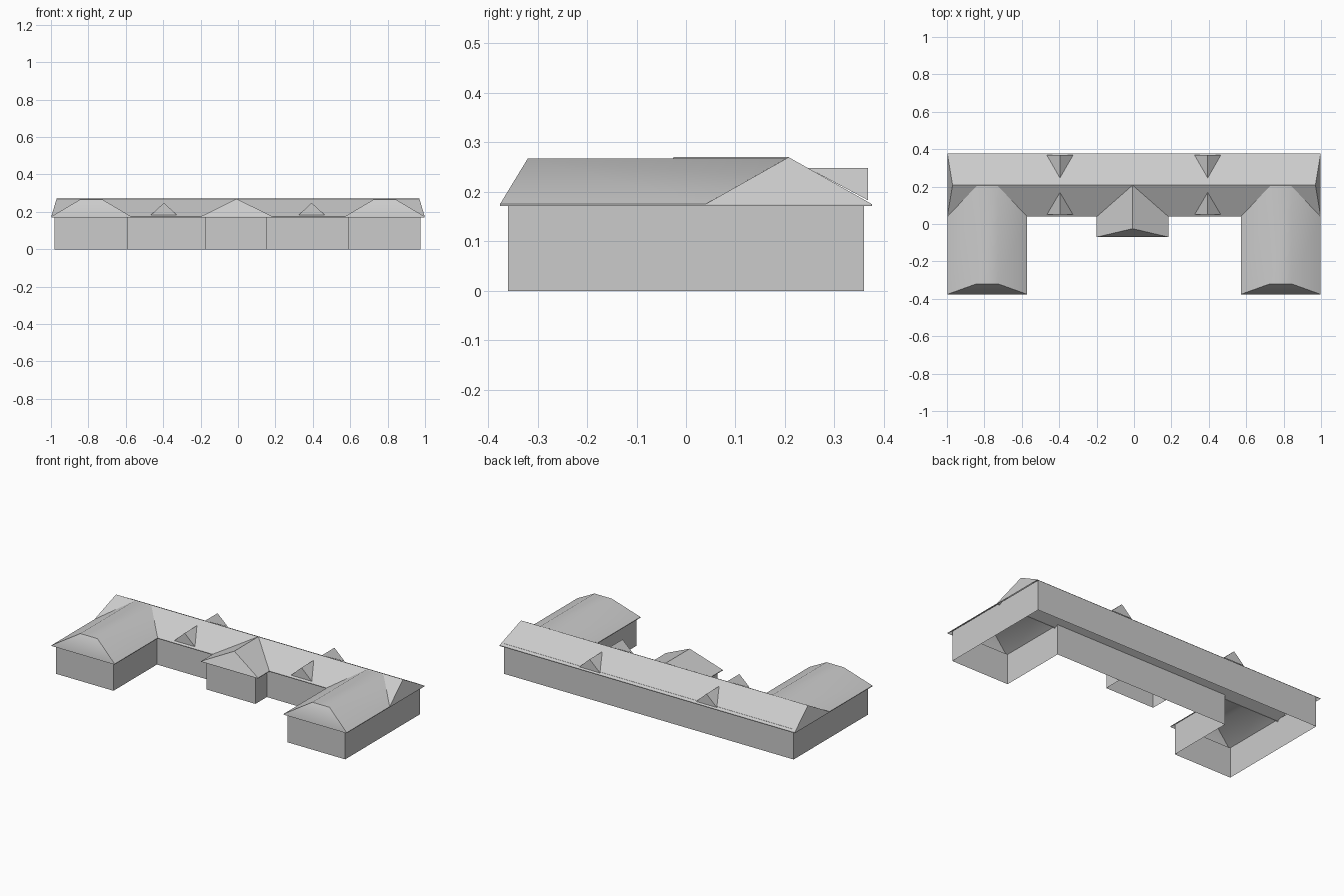
import bpy
import bmesh
from mathutils import Vector

EAVE, RIDGE, LIP = 0.175, 0.27, 0.004

if "Cube" in bpy.data.objects:
    bpy.data.objects.remove(bpy.data.objects["Cube"])

grey = bpy.data.materials.new("plain_grey")
grey.use_nodes = True
grey.diffuse_color = (0.6, 0.6, 0.6, 1)
grey.node_tree.nodes["Principled BSDF"].inputs["Base Color"].default_value = (0.6, 0.6, 0.6, 1)


def finish(name, bm, smooth=False):
    mesh = bpy.data.meshes.new(name)
    bm.to_mesh(mesh)
    bm.free()
    mesh.materials.append(grey)
    obj = bpy.data.objects.new(name, mesh)
    bpy.context.collection.objects.link(obj)
    if smooth:
        bpy.ops.object.select_all(action="DESELECT")
        obj.select_set(True)
        bpy.context.view_layer.objects.active = obj
        bpy.ops.object.shade_smooth_by_angle(angle=0.7)


def walls(name, plan, closed=True):
    """Upright walls along a plan outline, open above and below."""
    bm = bmesh.new()
    low = [bm.verts.new((x, y, 0)) for x, y in plan]
    high = [bm.verts.new((x, y, EAVE + 0.01)) for x, y in plan]
    count = len(plan)
    for i in range(count if closed else count - 1):
        j = (i + 1) % count
        bm.faces.new((low[i], low[j], high[j], high[i]))
    finish(name, bm)


def roof(name, centre, half_eave, half_ridge, eave, ridge, top, along_x=False, back_hip=False, smooth=False):
    """Hipped roof running from eave[0] to eave[1], with a thin lip below the eaves."""
    bm = bmesh.new()

    def point(across, along, z):
        across += centre
        return bm.verts.new((along, -across, z) if along_x else (across, along, z))

    rows = []
    for e, r in zip(eave, ridge):
        tops = [point(s * half_ridge, r, top) for s in ((-1, 1) if half_ridge else (0,))]
        rows.append([point(-half_eave, e, EAVE)] + tops + [point(half_eave, e, EAVE)])
    front, back = rows
    for i in range(len(front) - 1):
        bm.faces.new((front[i], front[i + 1], back[i + 1], back[i]))
    bm.faces.new(front)
    if back_hip:
        bm.faces.new(back)
    bmesh.ops.recalc_face_normals(bm, faces=bm.faces)
    if sum(f.normal.z for f in bm.faces) < 0:
        bmesh.ops.reverse_faces(bm, faces=bm.faces)
    # eave lip
    edges = [e for e in bm.edges if e.is_boundary and all(abs(v.co.z - EAVE) < 1e-5 for v in e.verts)]
    new = bmesh.ops.extrude_edge_only(bm, edges=edges)["geom"]
    bmesh.ops.translate(bm, vec=Vector((0, 0, -LIP)), verts=[v for v in new if isinstance(v, bmesh.types.BMVert)])
    finish(name, bm, smooth)


def dormer(name, x, gable_y, tip_y, foot_y):
    """Triangular gable whose two slopes run back into the roof."""
    bm = bmesh.new()
    left, right = (bm.verts.new((x + s * 0.07, gable_y, 0.183)) for s in (-1, 1))
    peak = bm.verts.new((x, gable_y, 0.248))
    tip = bm.verts.new((x, tip_y, 0.248))
    for tri in ((left, right, peak), (left, peak, tip), (right, tip, peak)):
        bm.faces.new(tri)
    bmesh.ops.recalc_face_normals(bm, faces=bm.faces)
    if bm.faces[:][1].normal.z < 0:
        bmesh.ops.reverse_faces(bm, faces=bm.faces)
    finish(name, bm)


# Walls: U-shaped block and the entrance projection
walls("main_walls", [(-0.98, -0.36), (-0.59, -0.36), (-0.59, 0.06), (0.588, 0.06),
                     (0.588, -0.36), (0.977, -0.36), (0.977, 0.36), (-0.98, 0.36)])
walls("entrance_walls", [(-0.177, 0.06), (-0.177, -0.05), (0.153, -0.05), (0.153, 0.06)], closed=False)

# Roofs
roof("main_roof", -0.2075, 0.1685, 0, (-0.998, 0.998), (-0.97, 0.97), RIDGE, along_x=True, back_hip=True)
roof("entrance_roof", -0.0075, 0.192, 0, (-0.07, 0.039), (-0.025, 0.2075), RIDGE)
for side, x in (("right", -0.7845), ("left", 0.7845)):
    roof(side + "_wing_roof", x, 0.2135, 0.058, (-0.376, 0.039), (-0.32, 0.202), 0.267, smooth=True)

# Dormers on both slopes
for side, x in (("right", -0.396), ("left", 0.394)):
    dormer(side + "_front_dormer", x, 0.05, 0.169, 0.053)
    dormer(side + "_back_dormer", x, 0.368, 0.246, 0.362)
